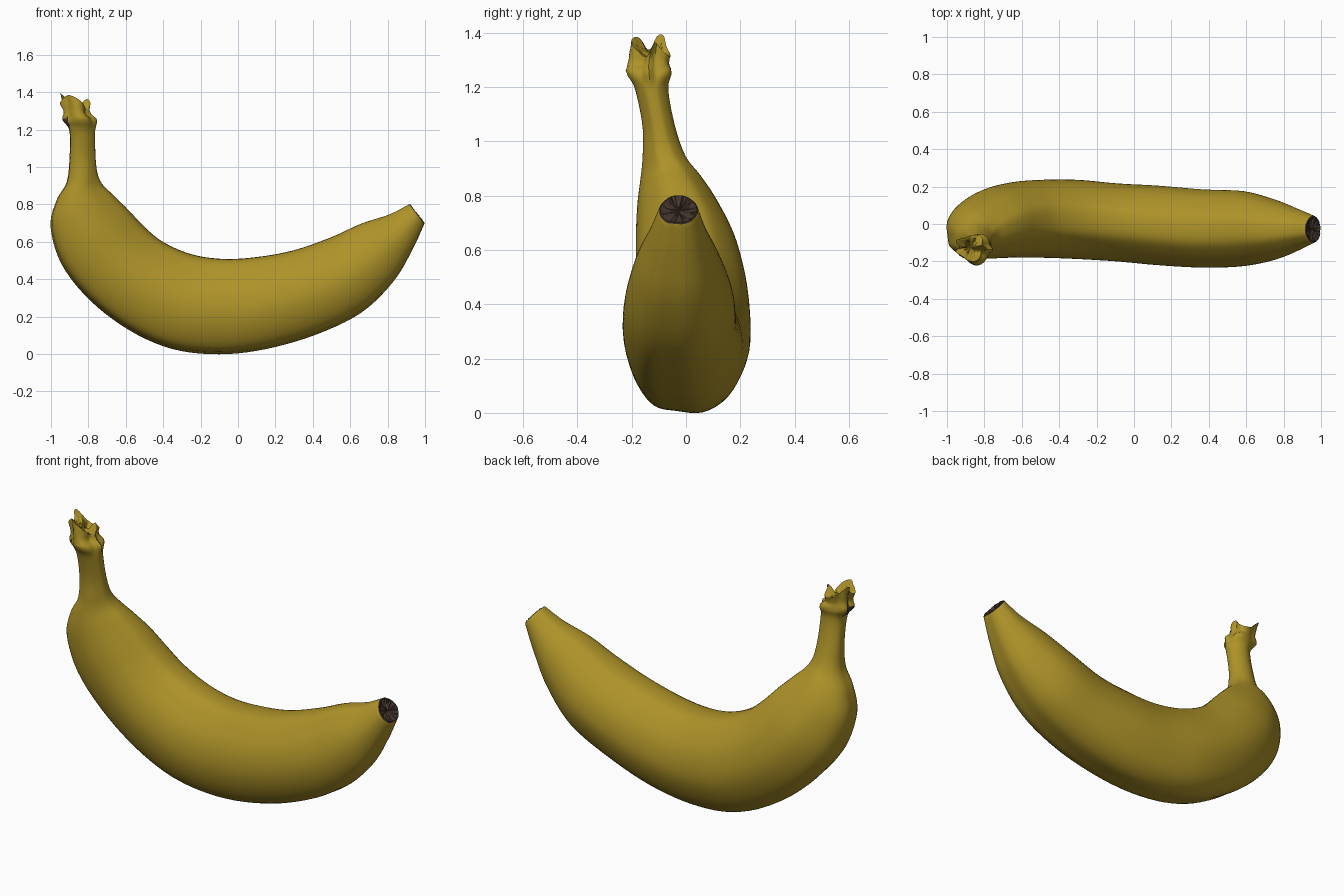
import bpy, bmesh, math, random
from mathutils import Vector

if "Cube" in bpy.data.objects:
    bpy.data.objects.remove(bpy.data.objects["Cube"])

random.seed(4)


def material(name, rgb):
    m = bpy.data.materials.new(name)
    m.diffuse_color = (*rgb, 1)
    m.use_nodes = True
    m.node_tree.nodes["Principled BSDF"].inputs["Base Color"].default_value = m.diffuse_color
    return m


yellow = material("peel_yellow", (0.42, 0.29, 0.022))
brown = material("tip_brown", (0.055, 0.034, 0.025))

# Stations from blossom tip to stem: outer x,z / inner x,z / y min,max
stations = [
    (0.995, 0.695, 0.915, 0.80, -0.10, 0.045),
    (0.93, 0.555, 0.81, 0.745, -0.14, 0.08),
    (0.83, 0.39, 0.66, 0.695, -0.19, 0.13),
    (0.66, 0.225, 0.50, 0.622, -0.225, 0.175),
    (0.42, 0.108, 0.30, 0.552, -0.233, 0.185),
    (0.15, 0.03, 0.10, 0.515, -0.22, 0.205),
    (-0.10, 0.002, -0.08, 0.505, -0.20, 0.217),
    (-0.35, 0.03, -0.25, 0.53, -0.187, 0.236),
    (-0.58, 0.13, -0.40, 0.595, -0.18, 0.236),
    (-0.79, 0.29, -0.50, 0.675, -0.18, 0.222),
    (-0.94, 0.48, -0.59, 0.77, -0.185, 0.185),
    (-1.00, 0.68, -0.67, 0.85, -0.18, 0.12),
    (-0.97, 0.82, -0.725, 0.905, -0.168, 0.06),
    (-0.915, 0.92, -0.752, 0.965, -0.16, 0.0),
    (-0.90, 1.05, -0.763, 1.06, -0.16, -0.04),
    (-0.90, 1.19, -0.765, 1.19, -0.187, -0.065),
    (-0.93, 1.25, -0.765, 1.25, -0.213, -0.05),
    (-0.925, 1.30, -0.80, 1.29, -0.205, -0.06),
    (-0.945, 1.365, -0.80, 1.335, -0.195, -0.055),
]

# Rounded six-sided cross-section: v across, u from outer to inner side
profile = [
    (0.25, 0.0), (0.65, 0.1), (0.92, 0.3), (1.0, 0.5), (0.86, 0.73),
    (0.52, 0.92), (0.2, 1.0), (-0.3, 0.99), (-0.62, 0.87), (-0.9, 0.68),
    (-1.0, 0.45), (-0.88, 0.22), (-0.6, 0.05), (-0.2, 0.01),
]


def spline(points, steps, closed):
    """Smooth curve through points of any dimension."""
    n, out = len(points), []
    for i in range(n if closed else n - 1):
        p = [points[k % n if closed else min(max(k, 0), n - 1)] for k in range(i - 1, i + 3)]
        for s in range(steps):
            t = s / steps
            out.append(tuple(
                b + 0.5 * t * (c - a + t * (2 * a - 5 * b + 4 * c - d + t * (3 * (b - c) + d - a)))
                for a, b, c, d in zip(*p)))
    if not closed:
        out.append(points[-1])
    return out


section = spline(profile, 4, True)
path = spline(stations, 5, False)
bm = bmesh.new()


def add_ring(st):
    ox, oz, ix, iz, y0, y1 = st
    crown = min(max((oz - 1.20) / 0.06, 0), 1) if ox < 0 else 0
    ring = []
    for v, u in section:
        a = math.atan2(v, u - 0.5)
        # the broken stem end flares into a five-pointed crown
        k = 1 + crown * (0.14 * math.cos(5 * a + 0.6) + random.uniform(-0.02, 0.02))
        u, v = 0.5 + (u - 0.5) * k, v * k
        lift = max(0, oz - 1.27) * crown * 0.3 * math.cos(3 * a - 1.0)
        ring.append(bm.verts.new((ox + (ix - ox) * u, (y0 + y1) / 2 + (y1 - y0) / 2 * v,
                                  oz + (iz - oz) * u + lift)))
    return ring


def bridge(a, b, mat=0):
    n = len(a)
    for i in range(n):
        bm.faces.new((a[i], a[(i + 1) % n], b[(i + 1) % n], b[i])).material_index = mat


def close_end(ring, offsets, mat):
    """Close an end with shrinking rings; offsets = (scale, shift, roughness)."""
    c = sum((v.co for v in ring), Vector()) / len(ring)
    for scale, shift, rough in offsets:
        new = [bm.verts.new(c + (v.co - c) * scale + Vector(shift)
                            * (1 + random.uniform(-rough, rough))) for v in ring]
        bridge(ring, new, mat)
        ring = new
    tip = bm.verts.new(sum((v.co for v in ring), Vector()) / len(ring))
    for i in range(len(ring)):
        bm.faces.new((ring[i], ring[(i + 1) % len(ring)], tip)).material_index = mat


# Peel body and stem
rings = [add_ring(s) for s in path]
for a, b in zip(rings, rings[1:]):
    bridge(a, b)

# Dark blossom end and hollow, torn stem end
close_end(rings[0], [(0.93, (0.004, 0, 0.003), 0.5), (0.7, (-0.006, 0, -0.005), 0.8)], 1)
close_end(rings[-1], [(0.75, (0, 0, -0.008), 0.5), (0.6, (0, 0, -0.025), 0.2)], 0)

bmesh.ops.recalc_face_normals(bm, faces=bm.faces)
# Small dark scar on the left of the crown
for f in bm.faces:
    c = f.calc_center_median()
    if c.x < -0.90 and 1.21 < c.z < 1.265 and -0.18 < c.y < -0.10:
        f.material_index = 1

mesh = bpy.data.meshes.new("banana")
bm.to_mesh(mesh)
bm.free()
mesh.materials.append(yellow)
mesh.materials.append(brown)
banana = bpy.data.objects.new("banana", mesh)
bpy.context.collection.objects.link(banana)
bpy.context.view_layer.objects.active = banana
banana.select_set(True)
bpy.ops.object.shade_smooth_by_angle(angle=math.radians(40))
